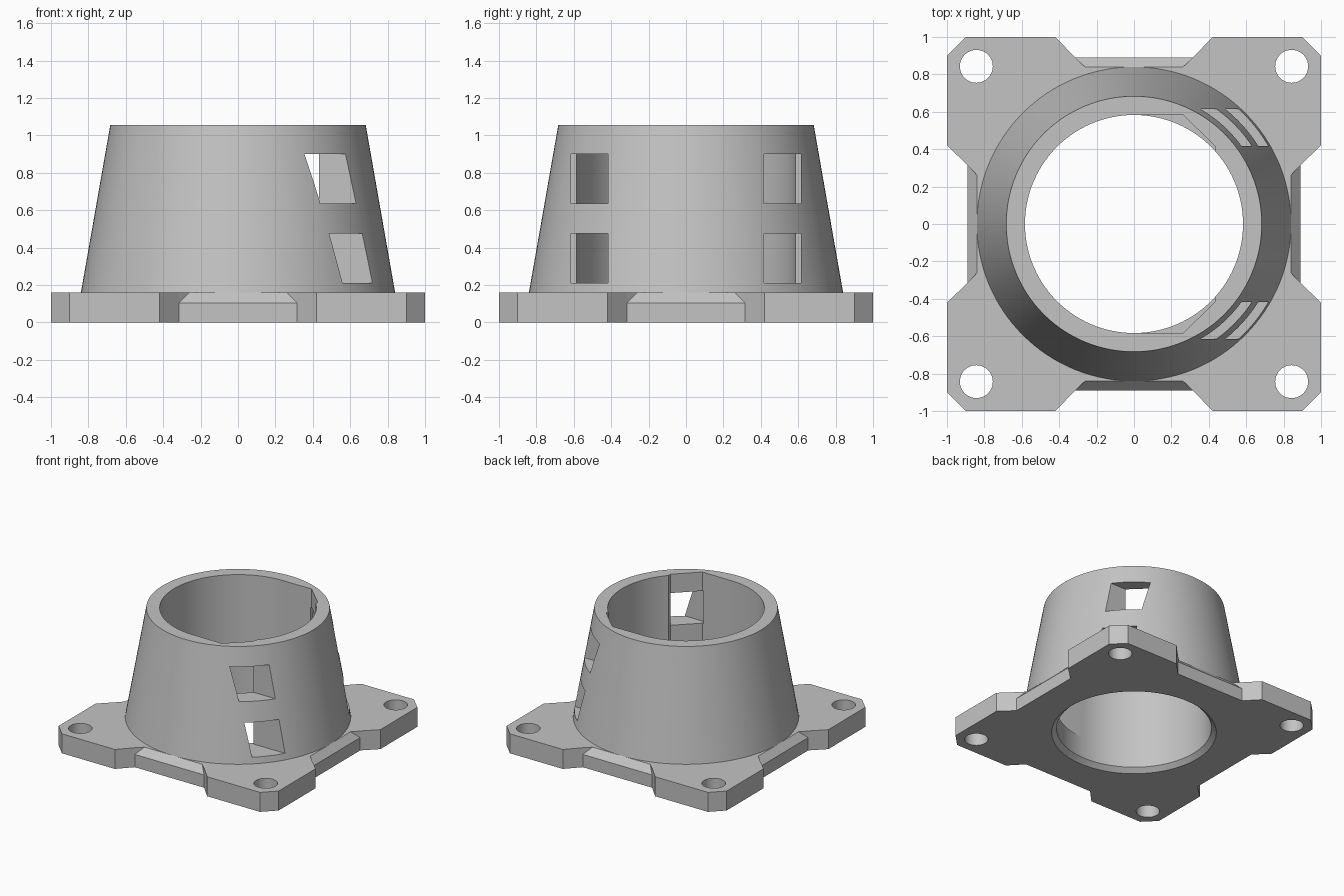
import bpy, bmesh
from math import radians
from mathutils import Matrix

cube = bpy.data.objects.get("Cube")
if cube:
    bpy.data.objects.remove(cube)

grey = bpy.data.materials.new("plain grey")
grey.use_nodes = True
grey.diffuse_color = (0.55, 0.55, 0.55, 1)
grey.node_tree.nodes["Principled BSDF"].inputs["Base Color"].default_value = grey.diffuse_color


def finish(name, bm):
    bmesh.ops.recalc_face_normals(bm, faces=bm.faces)
    mesh = bpy.data.meshes.new(name)
    bm.to_mesh(mesh)
    bm.free()
    mesh.materials.append(grey)
    obj = bpy.data.objects.new(name, mesh)
    bpy.context.collection.objects.link(obj)
    return obj


def prism(name, outline, z0, z1):
    bm = bmesh.new()
    face = bm.faces.new([bm.verts.new((x, y, z0)) for x, y in outline])
    top = bmesh.ops.extrude_face_region(bm, geom=[face])["geom"]
    verts = [v for v in top if isinstance(v, bmesh.types.BMVert)]
    bmesh.ops.translate(bm, verts=verts, vec=(0, 0, z1 - z0))
    return finish(name, bm)


def lathe(name, profile, steps=128):
    """Solid of revolution about z, closed with flat caps."""
    bm = bmesh.new()
    rings = []
    for r, z in profile:
        ring = bmesh.ops.create_circle(bm, segments=steps, radius=r,
                                       matrix=Matrix.Translation((0, 0, z)))
        rings.append(ring["verts"])
    for a, b in zip(rings, rings[1:]):
        for i in range(steps):
            j = (i + 1) % steps
            bm.faces.new((a[i], a[j], b[j], b[i]))
    bm.faces.new(rings[0])
    bm.faces.new(rings[-1])
    return finish(name, bm)


def hull(name, points):
    bm = bmesh.new()
    for p in points:
        bm.verts.new(p)
    bmesh.ops.convex_hull(bm, input=bm.verts)
    return finish(name, bm)


def combine(target, tool, operation="DIFFERENCE"):
    tool.hide_render = True
    mod = target.modifiers.new(operation.lower(), "BOOLEAN")
    mod.operation, mod.solver, mod.object = operation, "EXACT", tool
    bpy.context.view_layer.objects.active = target
    bpy.ops.object.modifier_apply(modifier=mod.name)
    bpy.data.objects.remove(tool)


# Square flange with clipped corners and a notch in each side
corner = [(0.89, 0.315), (1, 0.42), (1, 0.9), (0.9, 1), (0.42, 1), (0.315, 0.89)]
outline = []
for turn in range(4):
    outline += corner
    corner = [(-y, x) for x, y in corner]
body = prism("flanged_sleeve", outline, 0, 0.16)

# Bevel along the top edge of each notch
for turn in range(4):
    wedge = hull("notch_bevel", [(s * x, y, z) for s in (-1, 1) for x, y, z in
                 ((0.21, 0.79, 0.215), (0.325, 0.9, 0.094), (0.325, 0.9, 0.215))])
    wedge.data.transform(Matrix.Rotation(radians(90 * turn), 4, "Z"))
    combine(body, wedge)

# Tapered sleeve standing on the flange
combine(body, lathe("sleeve", [(0.8, 0.05), (0.84, 0.16), (0.683, 1.055)]), "UNION")

# Bore with a bevelled lower lip
combine(body, lathe("bore", [(0.67, -0.05), (0.62, 0), (0.583, 0.035), (0.583, 1.2)]))

# Angular pocket widening one side of the bore
half = [(0, 0.582), (0.26, 0.585), (0.433, 0.417)]
pocket = half + [(x, -y) for x, y in reversed(half)]
combine(body, prism("pocket", pocket, 0.21, 1.2))

# Two stacked windows on each side of the pocket
for side in (-1, 1):
    for low in (0.21, 0.635):
        window = [(x, side * y) for x, y in
                  ((0.25, 0.417), (1, 0.417), (1, 0.615), (0.25, 0.615))]
        combine(body, prism("window", window, low, low + 0.265))

# Bolt holes
for sx in (-1, 1):
    for sy in (-1, 1):
        drill = lathe("bolt_hole", [(0.088, -0.1), (0.088, 0.3)], 48)
        drill.data.transform(Matrix.Translation((sx * 0.843, sy * 0.843, 0)))
        combine(body, drill)

bpy.ops.object.select_all(action="DESELECT")
body.select_set(True)
bpy.context.view_layer.objects.active = body
bpy.ops.object.shade_smooth_by_angle(angle=radians(20))
